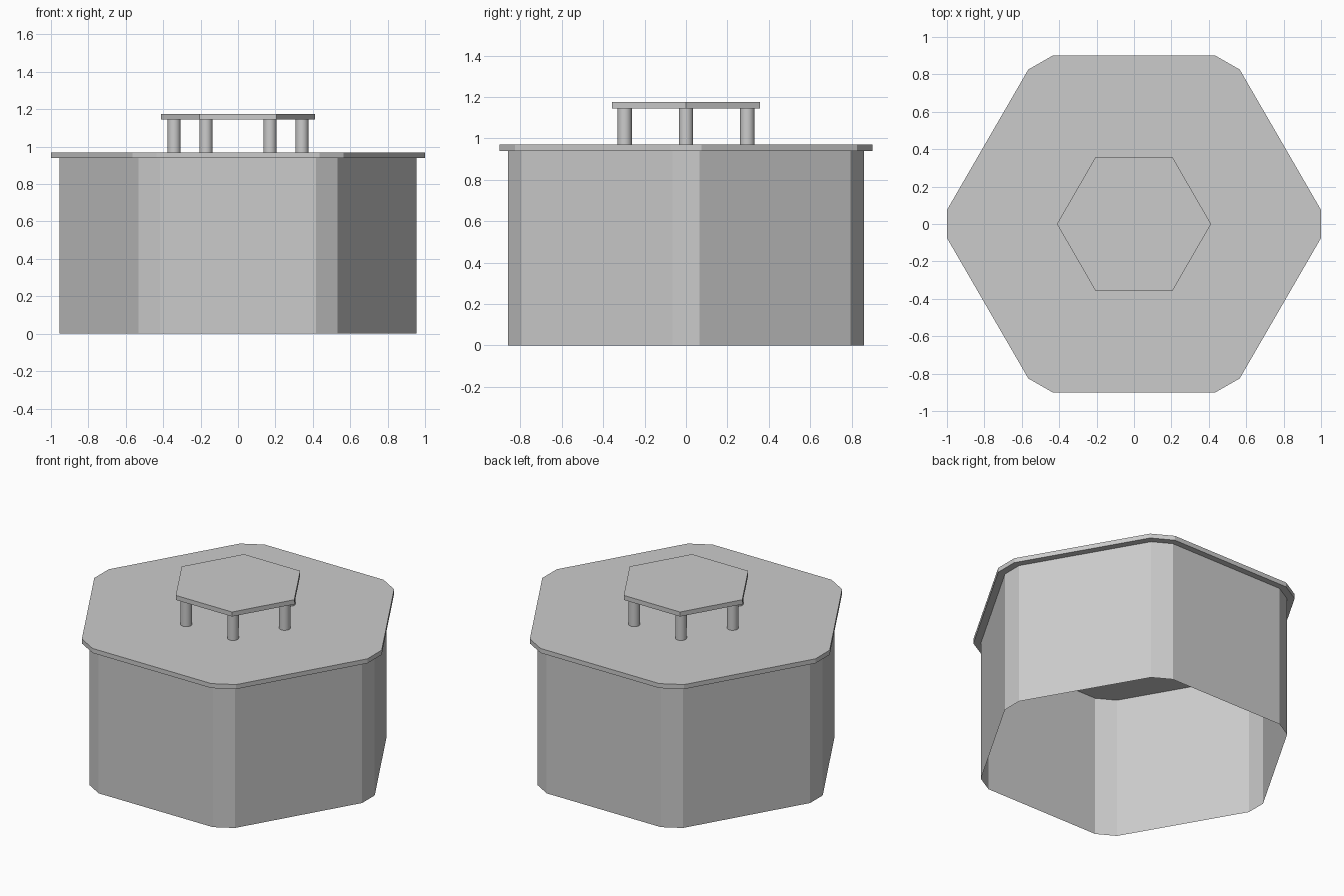
import bpy, bmesh
from math import cos, sin, pi

if "Cube" in bpy.data.objects:
    bpy.data.objects.remove(bpy.data.objects["Cube"])


def cut_hexagon(apothem, half_side, half_width, notch_x, notch_y, tip_y):
    """Outline of a hexagon with its corners cut off, counter-clockwise."""
    quarter = [(half_width, tip_y), (notch_x, notch_y), (half_side, apothem)]
    upper = quarter + [(-x, y) for x, y in reversed(quarter)]
    return upper + [(-x, -y) for x, y in upper]


def ring(sides, radius, cx=0.0, cy=0.0):
    return [(cx + radius * cos(2 * pi * i / sides), cy + radius * sin(2 * pi * i / sides))
            for i in range(sides)]


def prism(name, outline, z0, z1, capped=True, smooth=False):
    bm = bmesh.new()
    low = [bm.verts.new((x, y, z0)) for x, y in outline]
    high = [bm.verts.new((x, y, z1)) for x, y in outline]
    n = len(outline)
    for i in range(n):
        j = (i + 1) % n
        side = bm.faces.new((low[i], low[j], high[j], high[i]))
        side.smooth = smooth
    if capped:
        bm.faces.new(list(reversed(low)))
        bm.faces.new(high)
    mesh = bpy.data.meshes.new(name)
    bm.to_mesh(mesh)
    bm.free()
    obj = bpy.data.objects.new(name, mesh)
    bpy.context.collection.objects.link(obj)
    return obj


# Thin-walled body, open at the bottom and closed above by the lid
prism("body_wall", cut_hexagon(0.86, 0.418, 0.955, 0.533, 0.794, 0.066), 0.0, 0.94, capped=False)

# Overhanging lid
prism("lid", cut_hexagon(0.90, 0.435, 1.0, 0.565, 0.826, 0.075), 0.94, 0.97)

# Six round posts carrying the raised cap
for i, (x, y) in enumerate(ring(6, 0.342)):
    prism(f"cap_post_{i + 1}", ring(16, 0.035, x, y), 0.97, 1.145, smooth=True)

# Raised hexagonal cap
prism("cap_plate", ring(6, 0.412), 1.145, 1.175)
